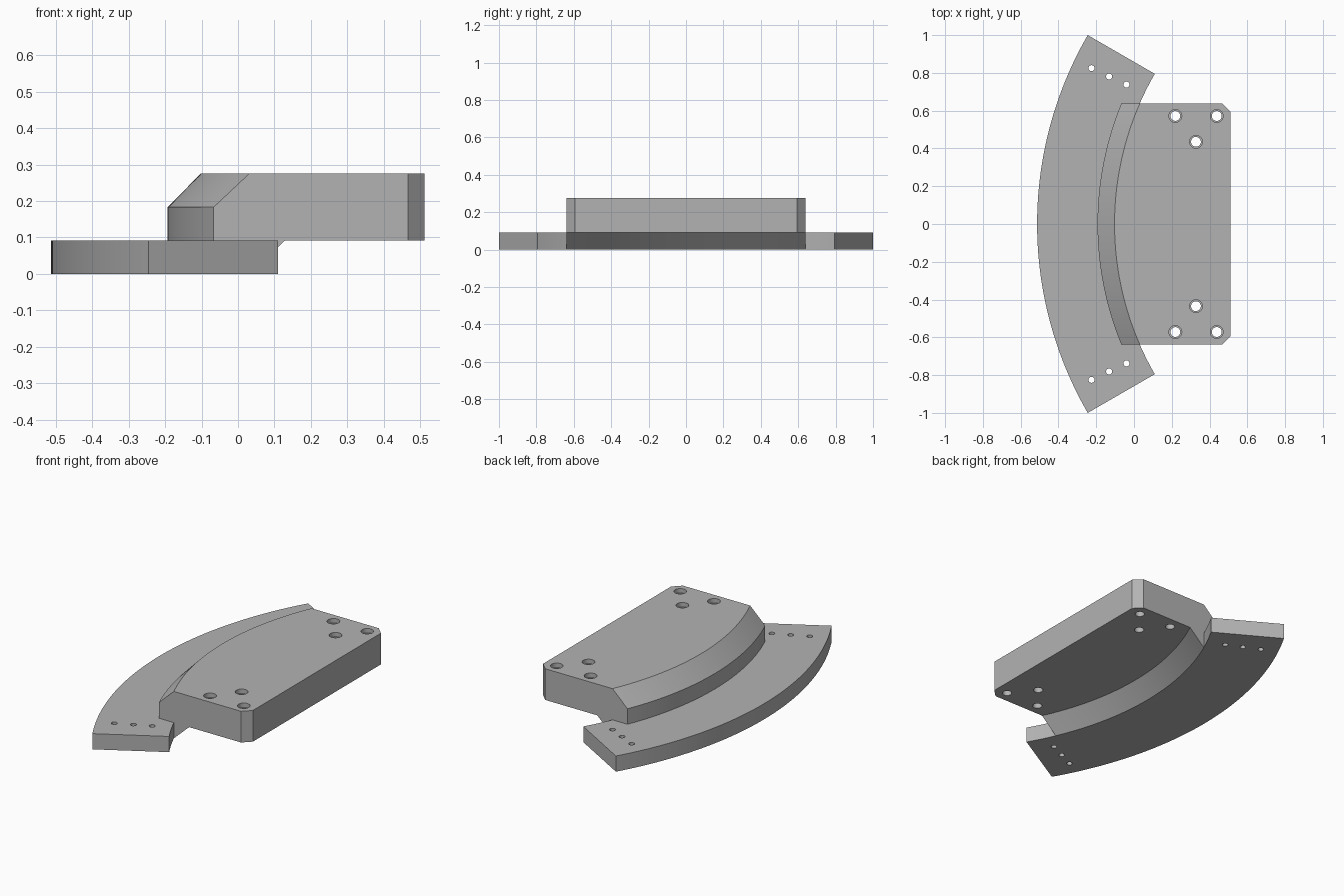
import bpy, bmesh
from math import sin, cos, sqrt, radians
from mathutils import Matrix

if "Cube" in bpy.data.objects:
    bpy.data.objects.remove(bpy.data.objects["Cube"], do_unlink=True)

CX = 1.487                      # axis of all the arcs
R_OUT, R_STEP, R_IN, R_GUSSET = 2.0, 1.68, 1.59, 1.50
Z_PLATE, Z_BEVEL, Z_TOP = 0.092, 0.183, 0.275
HALF, BACK, CORNER = 0.638, 0.512, 0.045

grey = bpy.data.materials.new("machined grey")
grey.use_nodes = True
grey.diffuse_color = (0.45, 0.45, 0.45, 1)
grey.node_tree.nodes["Principled BSDF"].inputs["Base Color"].default_value = (0.45, 0.45, 0.45, 1)


def new_object(name, bm):
    bmesh.ops.recalc_face_normals(bm, faces=bm.faces)
    mesh = bpy.data.meshes.new(name)
    bm.to_mesh(mesh)
    bm.free()
    mesh.materials.append(grey)
    obj = bpy.data.objects.new(name, mesh)
    bpy.context.collection.objects.link(obj)
    return obj


def loft(name, sections):
    """Skin a list of matching closed sections and cap both ends."""
    bm = bmesh.new()
    rings = [[bm.verts.new(p) for p in s] for s in sections]
    n = len(rings[0])
    for a, b in zip(rings, rings[1:]):
        for i in range(n):
            j = (i + 1) % n
            bm.faces.new((a[i], a[j], b[j], b[i]))
    bm.faces.new(rings[0])
    bm.faces.new(rings[-1])
    return new_object(name, bm)


def drill(obj, spots, radius, z0, z1):
    """Cut round holes at the spots and at their mirror images in y."""
    bm = bmesh.new()
    for x, y in spots:
        for side in (-1, 1):
            bmesh.ops.create_cone(
                bm, cap_ends=True, segments=32, radius1=radius, radius2=radius,
                depth=z1 - z0, matrix=Matrix.Translation((x, side * y, (z0 + z1) / 2)))
    cutter = new_object("hole_cutter", bm)
    cutter.hide_render = True
    mod = obj.modifiers.new("holes", "BOOLEAN")
    mod.operation, mod.solver, mod.object = "DIFFERENCE", "EXACT", cutter
    bpy.context.view_layer.update()
    graph = bpy.context.evaluated_depsgraph_get()
    mesh = bpy.data.meshes.new_from_object(obj.evaluated_get(graph))
    obj.modifiers.clear()
    obj.data = mesh
    bpy.data.objects.remove(cutter, do_unlink=True)


# Curved base plate: a ring sector spanning 30 degrees each side
def plate_section(angle):
    return [(CX - r * cos(angle), r * sin(angle), z)
            for r, z in ((R_OUT, 0), (R_OUT, Z_PLATE), (R_IN, Z_PLATE), (R_IN, 0))]


plate = loft("curved_base_plate",
             [plate_section(radians(30) * i / 32) for i in range(-32, 33)])


# Upper block: bevelled curved front, straight back, gusset underneath
def block_section(y):
    def arc(r):
        return CX - sqrt(r * r - y * y)
    back = BACK - max(0, abs(y) - (HALF - CORNER))
    outline = ((arc(R_STEP), Z_PLATE), (arc(R_STEP), Z_BEVEL), (arc(R_IN), Z_TOP),
               (back, Z_TOP), (back, Z_PLATE), (arc(R_GUSSET), Z_PLATE),
               (arc(R_IN), 0), (arc(R_IN), Z_PLATE))
    return [(x, y, z) for x, z in outline]


inner = HALF - CORNER
stations = [-HALF] + [inner * i / 24 for i in range(-24, 25)] + [HALF]
block = loft("upper_mounting_block", [block_section(y) for y in stations])

# Small pin holes near the plate ends, counterbored bolt holes in the block
drill(plate, [(-0.225, 0.825), (-0.132, 0.781), (-0.04, 0.738)], 0.016, -0.1, 0.2)
bolts = [(0.219, 0.572), (0.438, 0.572), (0.328, 0.435)]
drill(block, bolts, 0.026, -0.1, 0.4)
drill(block, bolts, 0.034, Z_TOP - 0.025, 0.4)

# Smooth the arcs and bores, keep the machined edges sharp
for obj in (plate, block):
    bpy.ops.object.select_all(action="DESELECT")
    obj.select_set(True)
    bpy.context.view_layer.objects.active = obj
    bpy.ops.object.shade_smooth_by_angle(angle=radians(25))
